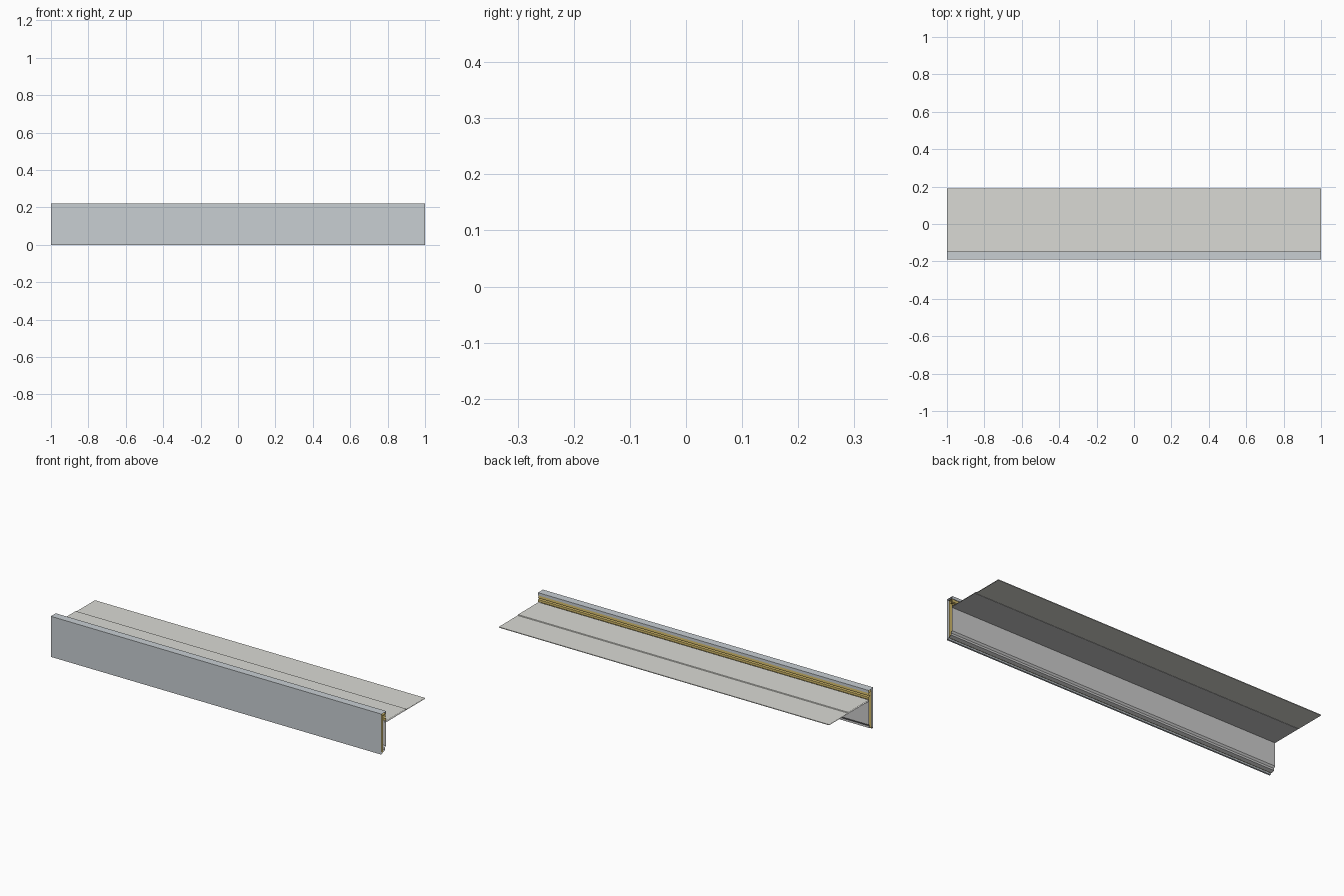
import bpy, bmesh
from mathutils import Vector

if "Cube" in bpy.data.objects:
    bpy.data.objects.remove(bpy.data.objects["Cube"])


def material(name, rgb):
    m = bpy.data.materials.new(name)
    m.diffuse_color = (*rgb, 1)
    m.use_nodes = True
    m.node_tree.nodes["Principled BSDF"].inputs["Base Color"].default_value = m.diffuse_color
    return m


metal = material("painted_metal", (0.58, 0.62, 0.65))
ochre = material("ochre_cleat", (0.62, 0.47, 0.14))
membrane = material("membrane", (0.70, 0.70, 0.66))
steel = material("steel", (0.55, 0.55, 0.55))


def ribbon(path, t):
    """Closed outline: the path plus a mitred copy offset t to its left."""
    p = [Vector(q) for q in path]
    dirs = [(b - a).normalized() for a, b in zip(p, p[1:])]
    norms = [Vector((-d.y, d.x)) for d in dirs]
    side = []
    for i, q in enumerate(p):
        a, b = norms[max(i - 1, 0)], norms[min(i, len(norms) - 1)]
        side.append(q + (a + b) * (t / (1 + a.dot(b))))
    return p + side[::-1]


def strip(name, path, t, mat, half=1.0):
    """Thin bent sheet running along x with open ends."""
    loop = ribbon(path, t)
    bm = bmesh.new()
    left = [bm.verts.new((-half, y, z)) for y, z in loop]
    right = [bm.verts.new((half, y, z)) for y, z in loop]
    n = len(loop)
    for i in range(n):
        j = (i + 1) % n
        bm.faces.new((left[i], left[j], right[j], right[i]))
    me = bpy.data.meshes.new(name)
    # path runs one way round with its thickness on the left: faces point outward
    area = sum(a.x * b.y - b.x * a.y for a, b in zip(loop, loop[1:] + loop[:1]))
    if area > 0:
        bmesh.ops.reverse_faces(bm, faces=bm.faces[:])
    bmesh.ops.recalc_face_normals(bm, faces=bm.faces[:])
    bm.to_mesh(me)
    bm.free()
    me.materials.append(mat)
    ob = bpy.data.objects.new(name, me)
    bpy.context.collection.objects.link(ob)
    return ob


# Front cover: lower hem, tall fascia, flat top and short rear lip
strip("fascia_cover", [(-0.178, 0.007), (-0.182, 0.0), (-0.191, 0.0),
                       (-0.191, 0.222), (-0.148, 0.222), (-0.148, 0.207)],
      -0.003, metal)

# Ochre retainer behind the fascia, folded back under the cover top
strip("retainer_cleat", [(-0.176, 0.006), (-0.176, 0.211), (-0.152, 0.211),
                         (-0.150, 0.192), (-0.157, 0.188), (-0.150, 0.184),
                         (-0.150, 0.171)], -0.003, ochre)

# Support angle: lower kick, vertical web and horizontal flange
strip("support_angle", [(-0.174, 0.008), (-0.160, 0.014), (-0.160, 0.024),
                        (-0.153, 0.034), (-0.153, 0.163), (0.023, 0.163)],
      -0.003, steel)

# Roof membrane: laid over the flange, stepping down past its edge
strip("roof_membrane", [(-0.153, 0.164), (0.023, 0.164), (0.025, 0.160),
                        (0.191, 0.160)], 0.004, membrane)
